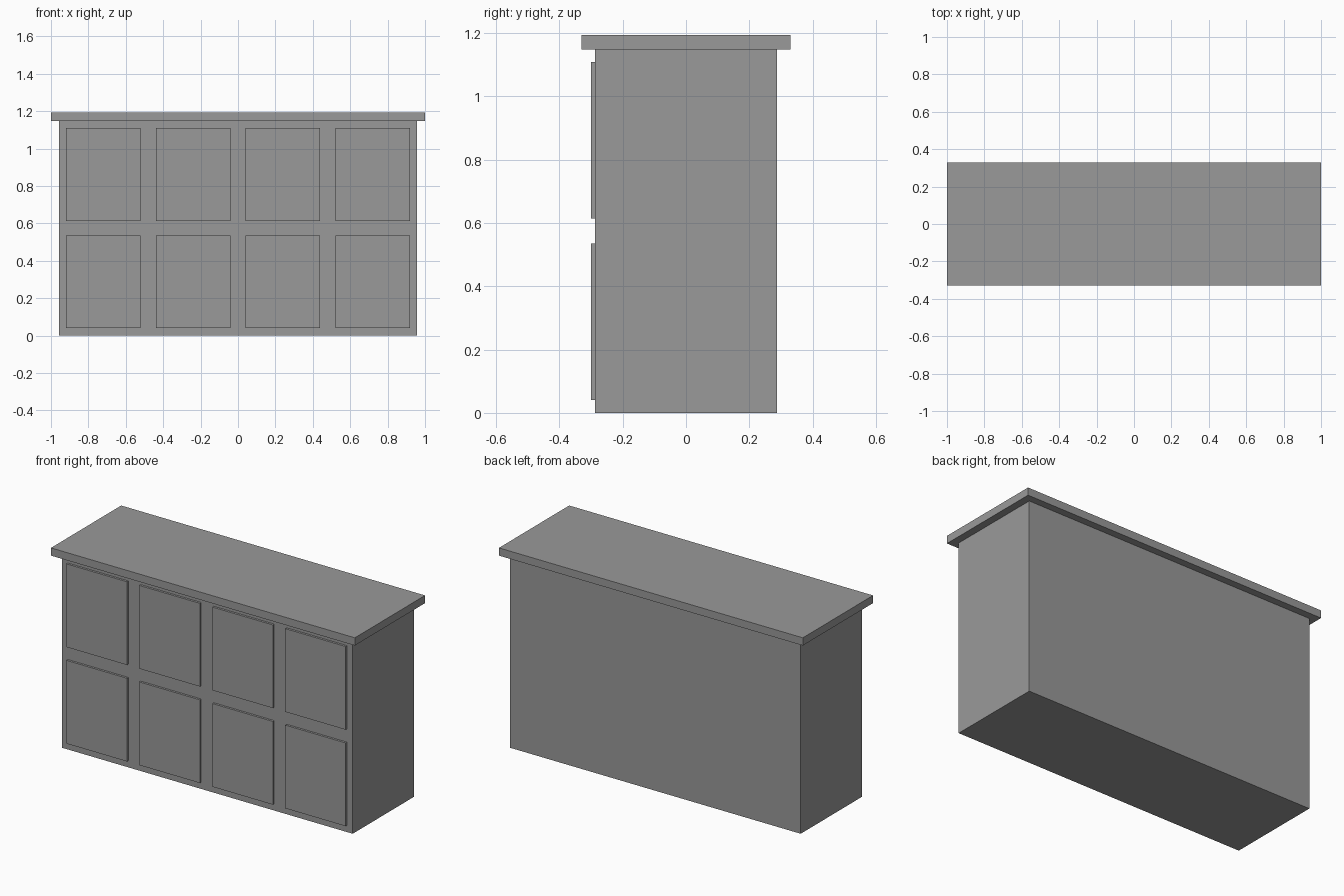
import bpy

cube = bpy.data.objects.get("Cube")
if cube:
    bpy.data.objects.remove(cube, do_unlink=True)

# Single painted grey
grey = bpy.data.materials.new("plain grey")
grey.use_nodes = True
colour = (0.32, 0.32, 0.32, 1)
grey.diffuse_color = colour
grey.node_tree.nodes["Principled BSDF"].inputs["Base Color"].default_value = colour


def box(name, low, high):
    """Add a flat-faced box between two corners."""
    centre = [(a + b) / 2 for a, b in zip(low, high)]
    bpy.ops.mesh.primitive_cube_add(size=1, location=centre)
    obj = bpy.context.object
    obj.name = name
    obj.scale = [b - a for a, b in zip(low, high)]
    bpy.ops.object.transform_apply(location=False, rotation=False, scale=True)
    obj.data.materials.append(grey)
    return obj


BODY_X, BODY_Y, BODY_TOP = 0.956, 0.287, 1.148

# Cabinet body and overhanging top
box("cabinet_body", (-BODY_X, -BODY_Y, 0), (BODY_X, BODY_Y, BODY_TOP))
box("counter_top", (-1, -0.33, BODY_TOP), (1, 0.33, 1.194))

# Raised front panels, two rows of four
PANEL_W, PANEL_H, PANEL_FRONT = 0.398, 0.495, -0.3
for row, bottom in (("lower", 0.04), ("upper", 0.614)):
    for column in range(4):
        x = -0.72 + 0.48 * column
        box(f"{row}_panel_{column + 1}",
            (x - PANEL_W / 2, PANEL_FRONT, bottom),
            (x + PANEL_W / 2, -BODY_Y, bottom + PANEL_H))
